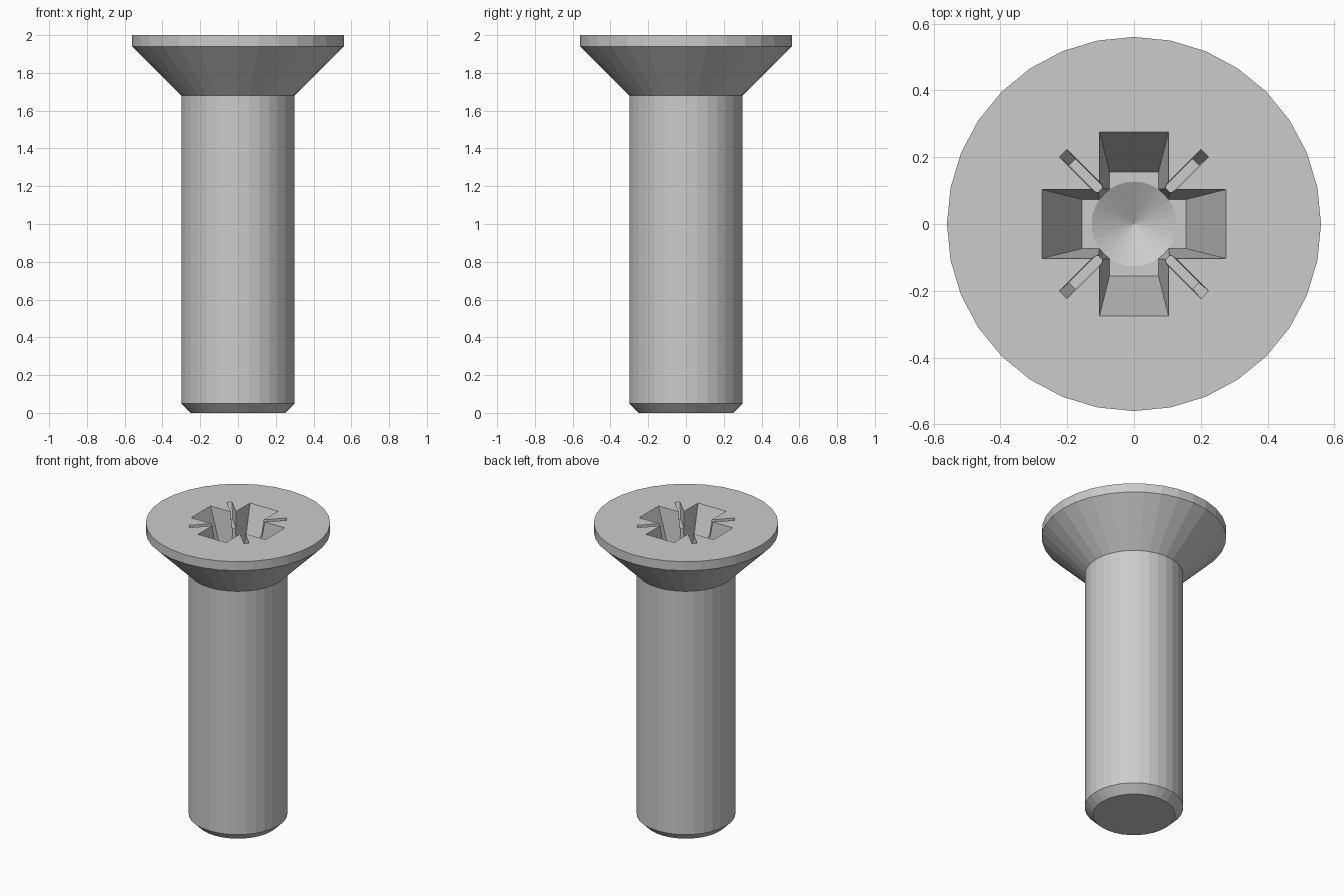
import bpy, bmesh, math
from mathutils import Matrix

if "Cube" in bpy.data.objects:
    bpy.data.objects.remove(bpy.data.objects["Cube"])

SIDES = 32
TOP = 2.0
DEPTH = 0.34  # recess depth below the head face


def make_object(name, bm):
    bmesh.ops.recalc_face_normals(bm, faces=bm.faces)
    mesh = bpy.data.meshes.new(name)
    bm.to_mesh(mesh)
    bm.free()
    ob = bpy.data.objects.new(name, mesh)
    bpy.context.collection.objects.link(ob)
    return ob


def lathe(name, profile):
    """Stack of rings (radius, z), closed at both ends; radius 0 is a point."""
    bm = bmesh.new()
    rings = []
    for r, z in profile:
        if r == 0:
            rings.append([bm.verts.new((0, 0, z))] * SIDES)
        else:
            rings.append([bm.verts.new((r * math.cos(2 * math.pi * i / SIDES),
                                        r * math.sin(2 * math.pi * i / SIDES), z))
                          for i in range(SIDES)])
    for a, b in zip(rings, rings[1:]):
        for i in range(SIDES):
            j = (i + 1) % SIDES
            bm.faces.new(list(dict.fromkeys((a[i], a[j], b[j], b[i]))))
    for ring in (rings[0], rings[-1]):
        if ring[0] is not ring[1]:
            bm.faces.new(ring)
    return make_object(name, bm)


def tapered_bar(name, top, bottom, depth, angle):
    """Bar cutter; top/bottom are (half length, half width), carried on above the face."""
    over = 0.05
    k = 1 + over / depth
    high = [b + (t - b) * k for t, b in zip(top, bottom)]
    bm = bmesh.new()
    bmesh.ops.create_cube(bm, size=2)
    for v in bm.verts:
        up = v.co.z > 0
        size = high if up else bottom
        v.co = (v.co.x * size[0], v.co.y * size[1], TOP + over if up else TOP - depth)
    bm.transform(Matrix.Rotation(math.radians(angle), 4, 'Z'))
    return make_object(name, bm)


# Shank with chamfered tip and countersunk head
screw = lathe("countersunk_screw", [(0.25, 0), (0.3, 0.05), (0.3, 1.68),
                                    (0.56, 1.94), (0.56, TOP)])

# Cross recess: tapered core with conical floor, two wide bars, two thin diagonal grooves
cutters = [lathe("recess_core", [(0, TOP - DEPTH - 0.07), (0.127, TOP - DEPTH),
                                 (0.152, TOP + 0.05)])]
for a in (0, 90):
    cutters.append(tapered_bar("recess_arm", (0.275, 0.103), (0.155, 0.073), DEPTH, a))
    cutters.append(tapered_bar("recess_groove", (0.30, 0.016), (0.262, 0.013), 0.1, a + 45))

bpy.context.view_layer.objects.active = screw
for cutter in cutters:
    cutter.hide_render = True
    mod = screw.modifiers.new("cut", 'BOOLEAN')
    mod.operation = 'DIFFERENCE'
    mod.solver = 'EXACT'
    mod.object = cutter
    bpy.ops.object.modifier_apply(modifier=mod.name)
    bpy.data.objects.remove(cutter)
